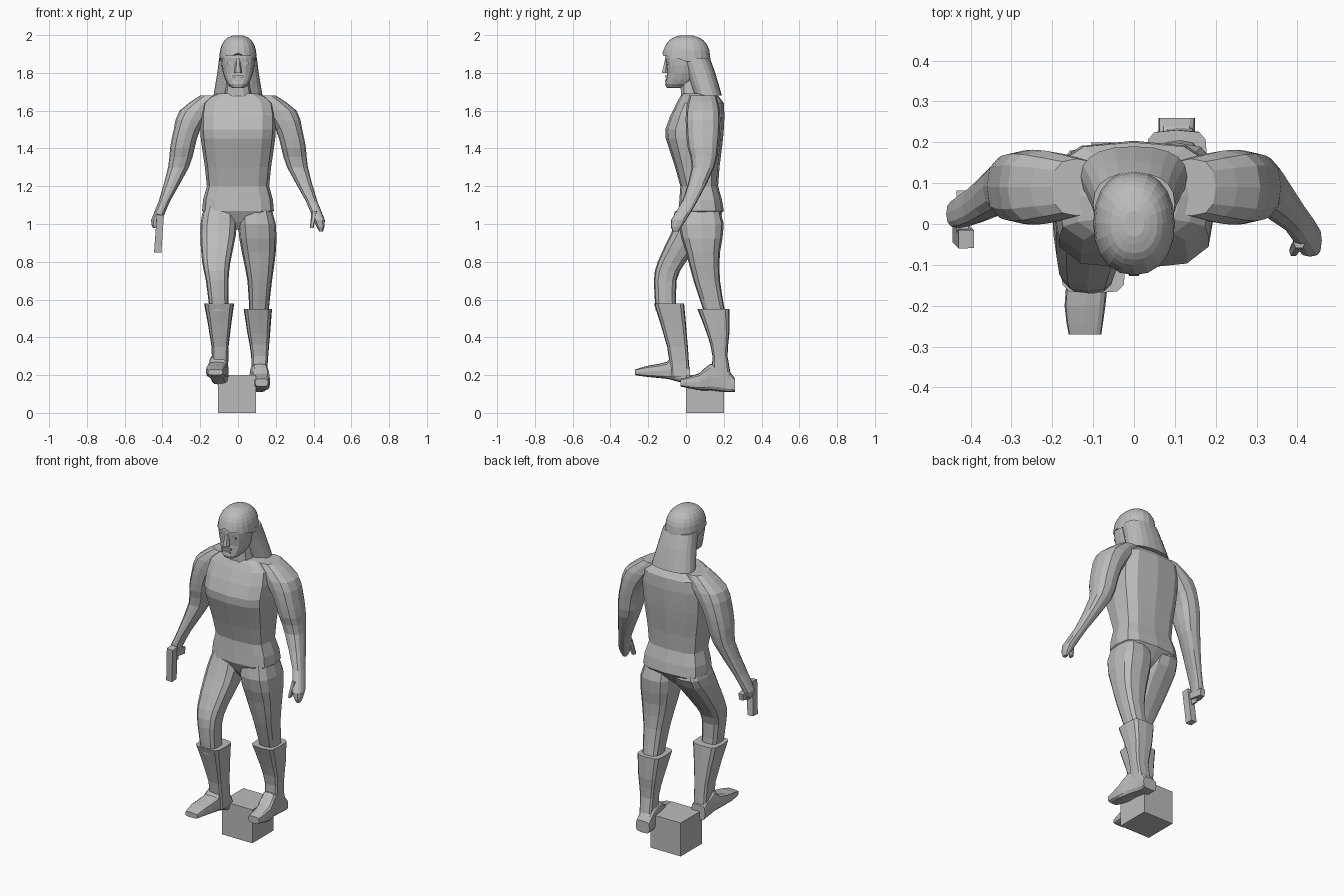
import bpy
import bmesh
from math import cos, sin, pi, radians, copysign
from mathutils import Matrix, Vector

default_cube = bpy.data.objects.get("Cube")
if default_cube:
    bpy.data.objects.remove(default_cube, do_unlink=True)

grey = bpy.data.materials.new("plain grey")
grey.use_nodes = True
grey.diffuse_color = (.5, .5, .5, 1)
grey.node_tree.nodes["Principled BSDF"].inputs["Base Color"].default_value = grey.diffuse_color


def finish(name, bm):
    """Turn a bmesh into a named grey object."""
    bmesh.ops.recalc_face_normals(bm, faces=bm.faces)
    mesh = bpy.data.meshes.new(name)
    bm.to_mesh(mesh)
    bm.free()
    mesh.materials.append(grey)
    obj = bpy.data.objects.new(name, mesh)
    bpy.context.collection.objects.link(obj)
    return obj


def refine(sections):
    """Insert a smoothly curved section halfway along every span."""
    last = len(sections) - 1
    result = [sections[0]]
    for i in range(last):
        before, start = sections[max(i - 1, 0)], sections[i]
        end, after = sections[i + 1], sections[min(i + 2, last)]
        middle = [(9 * (b + c) - a - d) / 16
                  for a, b, c, d in zip(before, start, end, after)]
        result += [middle, end]
    return result


def rounded(value, power):
    return copysign(abs(value) ** (2 / power), value)


def loft(name, sections, axis="z", sides=12, power=2.6, mirror=1):
    """Skin rings given as (position, x min, x max, other min, other max)."""
    bm = bmesh.new()
    rings = []
    for position, x_min, x_max, other_min, other_max in refine(sections):
        ring = []
        for i in range(sides):
            angle = 2 * pi * i / sides
            x_share = (1 + rounded(cos(angle), power)) / 2
            other_share = (1 + rounded(sin(angle), power)) / 2
            x = mirror * (x_min + (x_max - x_min) * x_share)
            other = other_min + (other_max - other_min) * other_share
            place = (x, other, position) if axis == "z" else (x, position, other)
            ring.append(bm.verts.new(place))
        rings.append(ring)
    for low, high in zip(rings, rings[1:]):
        for i in range(sides):
            j = (i + 1) % sides
            bm.faces.new((low[i], low[j], high[j], high[i]))
    bm.faces.new(rings[0])
    bm.faces.new(rings[-1])
    return finish(name, bm)


def centred(rows):
    """Expand (position, half width, min, max) rows into loft sections."""
    return [(position, -half, half, low, high) for position, half, low, high in rows]


def box(name, centre, size, tilt_x=0, tilt_y=0):
    bm = bmesh.new()
    bmesh.ops.create_cube(bm, size=1)
    turn = Matrix.Rotation(radians(tilt_x), 4, "X") @ Matrix.Rotation(radians(tilt_y), 4, "Y")
    bm.transform(Matrix.Translation(Vector(centre)) @ turn @ Matrix.Diagonal((*size, 1)))
    return finish(name, bm)


# Stand
box("stand_block", (-.005, .1, .1), (.2, .2, .2))

# Torso, from crotch to collar
loft("torso", centred([
    (.97, .05, .02, .1),
    (1.07, .19, -.04, .2),
    (1.2, .165, -.03, .17),
    (1.4, .19, -.09, .19),
    (1.5, .2, -.11, .2),
    (1.64, .19, -.05, .2),
    (1.69, .11, -.02, .15),
]), power=3.2)

# Arms: shared upper part, separate forearm poses
upper_arm = [
    (1.68, .08, .2, .02, .16),
    (1.6, .13, .31, 0, .18),
    (1.5, .2, .34, 0, .18),
    (1.4, .23, .36, .01, .17),
    (1.3, .26, .37, .03, .15),
]
left_forearm = [
    (1.12, .36, .42, -.02, .06),
    (1.02, .4, .46, -.08, 0),
    (.96, .43, .45, -.07, -.04),
]
right_forearm = [
    (1.12, .36, .42, 0, .09),
    (1.02, .4, .46, -.01, .06),
    (.98, .41, .45, 0, .05),
]
loft("left_arm", upper_arm + left_forearm)
loft("right_arm", upper_arm + right_forearm, mirror=-1)
loft("left_thumb", [
    (1.07, .39, .42, -.06, -.03),
    (.98, .38, .4, -.08, -.05),
], sides=6)

# Sidearm in the right hand, muzzle down
box("sidearm_barrel", (-.418, -.03, .95), (.038, .045, .2), tilt_x=4, tilt_y=4)
box("sidearm_grip", (-.42, .03, 1), (.03, .1, .04), tilt_x=-8)
box("sidearm_trigger_guard", (-.42, .01, .97), (.01, .04, .03))

# Legs, with their tops buried in the hips
loft("right_leg", [
    (.54, -.15, -.05, -.16, -.05),
    (.7, -.17, -.05, -.17, -.05),
    (.8, -.19, -.04, -.15, 0),
    (.95, -.2, -.01, -.08, .12),
    (1.05, -.19, -.01, -.04, .19),
    (1.16, -.15, -.02, 0, .15),
], power=3)
loft("left_leg", [
    (.52, .06, .16, .1, .21),
    (.7, .05, .18, .04, .18),
    (.85, .02, .2, 0, .18),
    (1, 0, .2, -.04, .2),
    (1.16, .02, .15, 0, .15),
], power=3)

# Boot shafts, square in section
loft("right_boot_shaft", [
    (.19, -.14, -.05, -.08, .02),
    (.35, -.14, -.05, -.1, .01),
    (.58, -.18, -.02, -.17, -.01),
], power=4.5)
loft("left_boot_shaft", [
    (.15, .07, .15, .13, .25),
    (.3, .07, .16, .14, .22),
    (.42, .05, .17, .11, .23),
    (.55, .03, .18, .06, .23),
], power=4.5)

# Feet, skinned from toe to heel
loft("right_foot", [
    (-.27, -.16, -.08, .2, .23),
    (-.2, -.17, -.07, .19, .25),
    (-.1, -.16, -.06, .18, .27),
    (-.06, -.15, -.06, .17, .31),
    (.02, -.14, -.05, .15, .24),
], axis="y", power=4)
loft("left_foot", [
    (-.03, .09, .16, .14, .18),
    (.07, .08, .17, .12, .21),
    (.13, .07, .16, .12, .26),
    (.21, .06, .15, .11, .24),
    (.26, .06, .15, .11, .18),
], axis="y", power=4)

# Neck and head
loft("neck", centred([(1.64, .08, -.03, .1), (1.8, .05, -.03, .07)]), sides=10)
loft("head", centred([
    (1.72, .03, -.1, -.02),
    (1.74, .055, -.11, .03),
    (1.8, .08, -.1, .07),
    (1.88, .09, -.11, .08),
    (1.94, .08, -.1, .08),
]), sides=16)

# Face features
loft("nose", centred([(1.8, .02, -.13, -.09), (1.88, .01, -.11, -.09)]), sides=6)
box("upper_lip", (0, -.1, 1.78), (.06, .02, .01))
box("lower_lip", (0, -.1, 1.76), (.05, .02, .01))
for name, side in (("left", 1), ("right", -1)):
    box(name + "_eye", (side * .04, -.093, 1.85), (.03, .02, .01))

# Hair: full crown with a jagged parted fringe, and a long flared back
dome = []
for step in range(5):
    angle = step * pi / 9
    spread = rounded(cos(angle), 2.5)
    height = rounded(sin(angle), 2.5)
    dome.append((1.86 + .14 * height, .1 * spread, -.125 * spread, .13 * spread))
strands = 20
crown = loft("hair_crown", centred(dome), sides=strands, power=2.2)
fringe_middle = 15
for i in range(11, strands):
    lift = .035 * (1 - abs(i - fringe_middle) / 5) + .01 * (i % 2)
    crown.data.vertices[i].co.z += lift
    crown.data.vertices[i + strands].co.z += lift / 2
loft("hair_back", centred([
    (1.68, .13, .04, .19),
    (1.8, .11, 0, .155),
    (1.88, .1, -.03, .125),
]), sides=strands, power=2.4)
